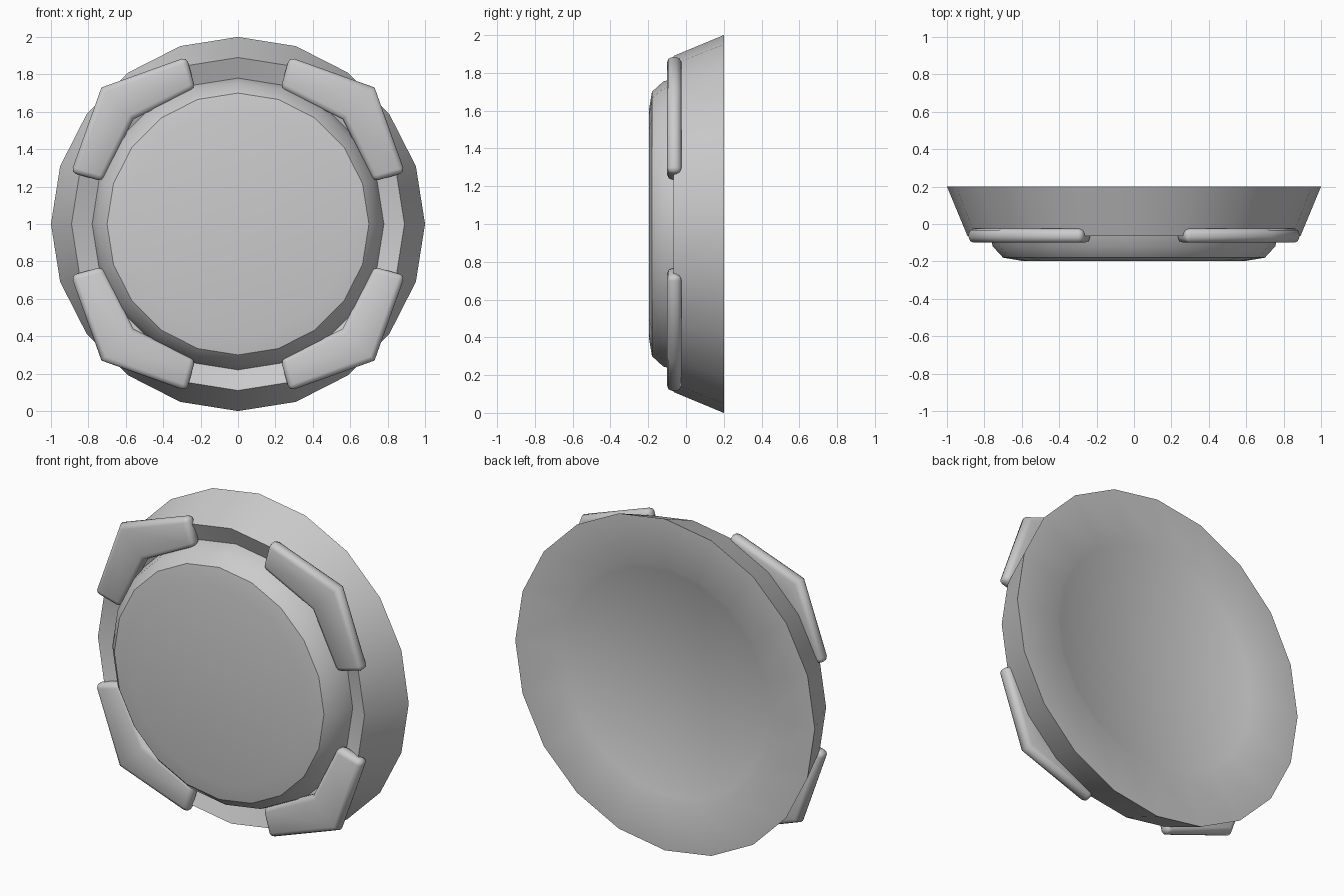
import bpy, bmesh
from math import sin, cos, pi, radians

if "Cube" in bpy.data.objects:
    bpy.data.objects.remove(bpy.data.objects["Cube"])

SIDES = 20
CZ = 1.0


def finish(name, bm, angle):
    bmesh.ops.recalc_face_normals(bm, faces=bm.faces)
    me = bpy.data.meshes.new(name)
    bm.to_mesh(me)
    bm.free()
    ob = bpy.data.objects.new(name, me)
    bpy.context.collection.objects.link(ob)
    bpy.ops.object.select_all(action='DESELECT')
    ob.select_set(True)
    bpy.context.view_layer.objects.active = ob
    bpy.ops.object.shade_smooth_by_angle(angle=radians(angle))
    return ob


def lathe(name, profile):
    """Turn (radius, y) points about the y axis and cap both ends."""
    bm = bmesh.new()
    rings = [[bm.verts.new((r * sin(2 * pi * i / SIDES), y, CZ + r * cos(2 * pi * i / SIDES)))
              for i in range(SIDES)] for r, y in profile]
    for a, b in zip(rings, rings[1:]):
        for i in range(SIDES):
            j = (i + 1) % SIDES
            bm.faces.new((a[i], a[j], b[j], b[i]))
    bm.faces.new(rings[0])
    bm.faces.new(rings[-1])
    return finish(name, bm, 32)


def clip(name, sx, sz):
    """Angled corner plate with rounded rims."""
    outline = [(0.275, 0.893), (0.73, 0.73), (0.893, 0.275),
               (0.725, 0.228), (0.56, 0.56), (0.228, 0.725)]
    bm = bmesh.new()
    face = bm.faces.new([bm.verts.new((sx * x, -0.10, CZ + sz * z)) for x, z in outline])
    ext = bmesh.ops.extrude_face_region(bm, geom=[face])
    for v in ext['geom']:
        if isinstance(v, bmesh.types.BMVert):
            v.co.y = -0.025
    bmesh.ops.recalc_face_normals(bm, faces=bm.faces)
    edges = [e for e in bm.edges if e.calc_face_angle(0) > radians(60)]
    bmesh.ops.bevel(bm, geom=edges, offset=0.028, segments=2, profile=0.5, affect='EDGES')
    return finish(name, bm, 50)


# Body: dished back, flared rim, sloping groove and raised front disc
lathe("lamp_body", [(0.68, 0.18), (0.72, 0.20), (1.0, 0.20), (0.89, -0.065),
                    (0.78, -0.02), (0.755, -0.12), (0.70, -0.18), (0.60, -0.197)])

# Four retaining clips
for sx, side in ((-1, "left"), (1, "right")):
    for sz, level in ((-1, "lower"), (1, "upper")):
        clip(f"clip_{level}_{side}", sx, sz)
